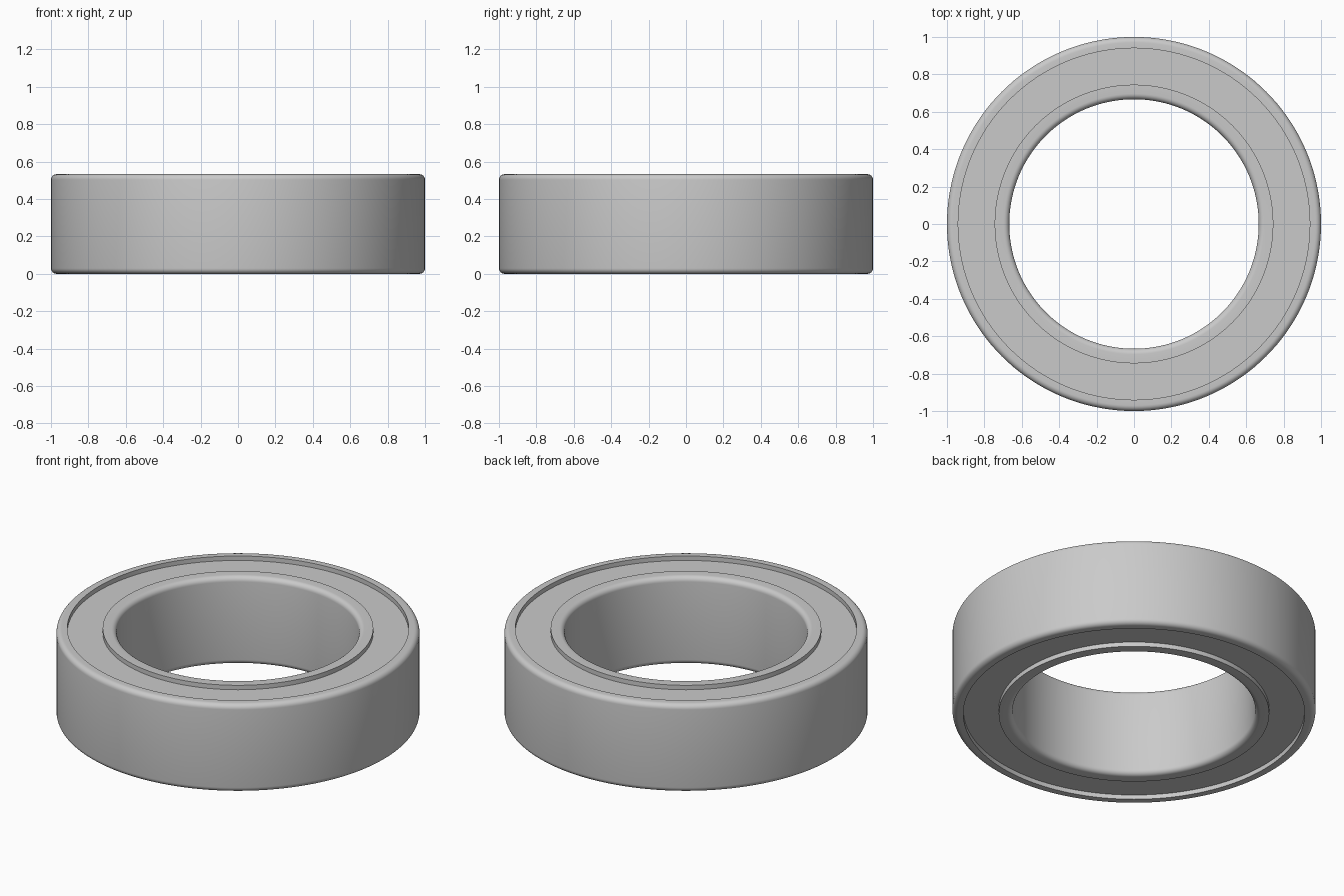
import bpy
import math

cube = bpy.data.objects.get("Cube")
if cube:
    bpy.data.objects.remove(cube, do_unlink=True)

HEIGHT = 0.533
OUTER, BORE = 1.0, 0.667       # outside and hole radii
LIP_OUT, LIP_IN = 0.94, 0.745  # edges of the recess
RECESS = 0.027
FILLET = 0.03
SEGMENTS = 144

steel = bpy.data.materials.new("steel_grey")
steel.use_nodes = True
grey = (0.59, 0.59, 0.59, 1)
steel.diffuse_color = grey
steel.node_tree.nodes["Principled BSDF"].inputs["Base Color"].default_value = grey


def lathe(name, profile):
    """Revolve a closed counter-clockwise (radius, height) profile around z."""
    n = len(profile)
    verts, faces = [], []
    for s in range(SEGMENTS):
        a = 2 * math.pi * s / SEGMENTS
        verts += [(r * math.cos(a), r * math.sin(a), z) for r, z in profile]
        t = (s + 1) % SEGMENTS
        for i in range(n):
            j = (i + 1) % n
            faces.append((s * n + i, t * n + i, t * n + j, s * n + j))
    mesh = bpy.data.meshes.new(name)
    mesh.from_pydata(verts, [], faces)
    mesh.materials.append(steel)
    obj = bpy.data.objects.new(name, mesh)
    bpy.context.collection.objects.link(obj)
    bpy.ops.object.select_all(action='DESELECT')
    obj.select_set(True)
    bpy.context.view_layer.objects.active = obj
    bpy.ops.object.shade_smooth_by_angle(angle=math.radians(35))
    return obj


def fillet(r, z, start):
    """Quarter-round arc about a centre, starting at an angle in degrees."""
    steps = 6
    angles = [math.radians(start + 90 * k / steps) for k in range(steps + 1)]
    return [(r + FILLET * math.cos(a), z + FILLET * math.sin(a)) for a in angles]


low, high = FILLET, HEIGHT - FILLET

# Outer ring, rounded on its outside edges
lathe("outer_ring", [(LIP_OUT, 0)]
      + fillet(OUTER - FILLET, low, -90)
      + fillet(OUTER - FILLET, high, 0)
      + [(LIP_OUT, HEIGHT)])

# Inner ring, rounded on its bore edges
lathe("inner_ring", [(LIP_IN, 0), (LIP_IN, HEIGHT)]
      + fillet(BORE + FILLET, high, 90)
      + fillet(BORE + FILLET, low, 180))

# Sunken shields closing the gap on both sides
for name, z0 in (("lower_shield", RECESS), ("upper_shield", HEIGHT - 2 * RECESS)):
    z1 = z0 + RECESS
    r0, r1 = LIP_IN - 0.005, LIP_OUT + 0.005
    lathe(name, [(r0, z0), (r1, z0), (r1, z1), (r0, z1)])
